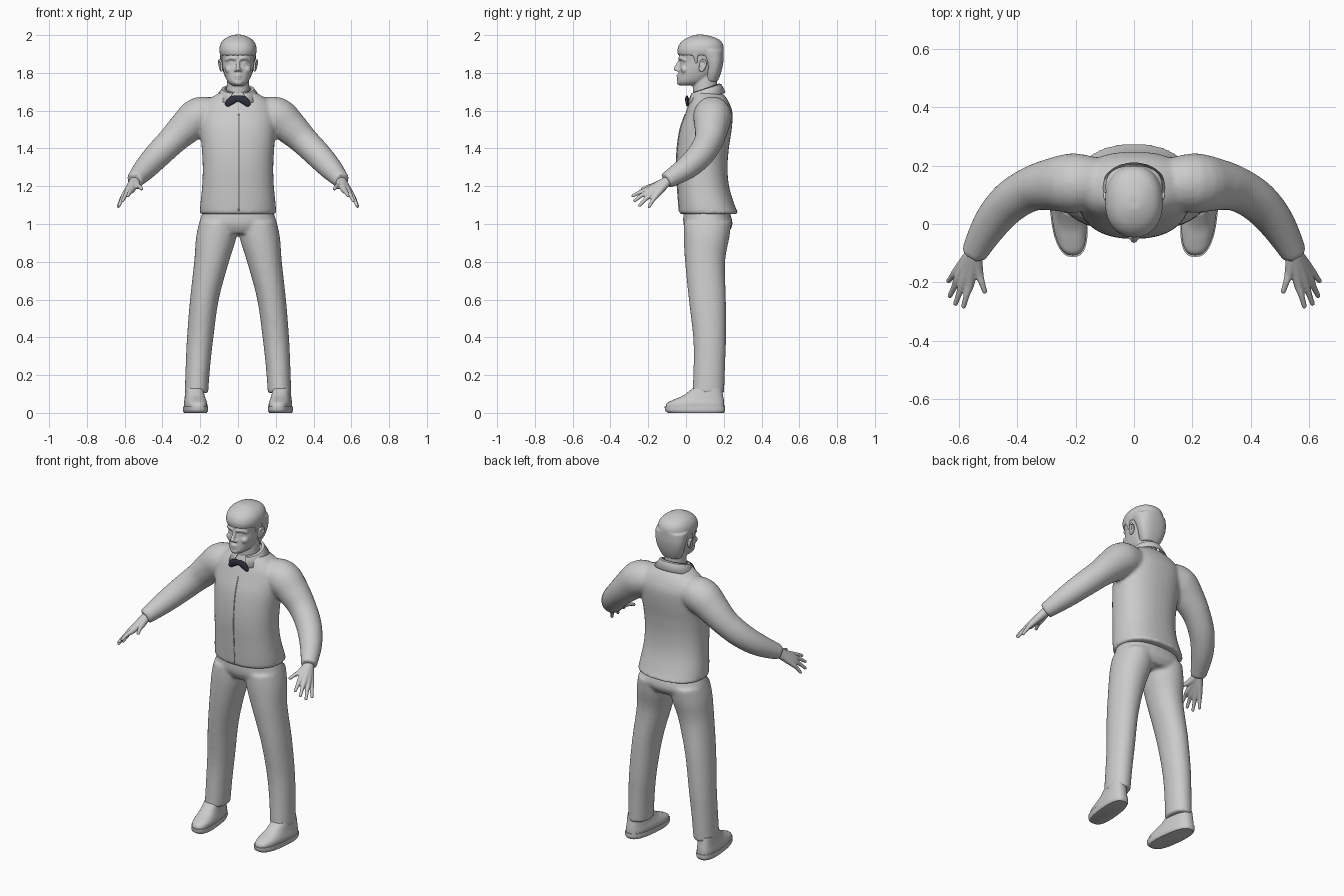
import bpy
import bmesh
import math
from mathutils import Matrix, Vector

if "Cube" in bpy.data.objects:
    bpy.data.objects.remove(bpy.data.objects["Cube"])


def material(name, rgb):
    m = bpy.data.materials.new(name)
    m.use_nodes = True
    m.diffuse_color = (*rgb, 1)
    m.node_tree.nodes["Principled BSDF"].inputs["Base Color"].default_value = (*rgb, 1)
    return m


GREY = material("plain grey", (0.6, 0.6, 0.6))
NAVY = material("dark navy", (0.03, 0.03, 0.05))


def spline(rows, steps=4):
    """Smoothly resample rows of numbers."""
    rows = [Vector(r) for r in rows]
    pts = [rows[0]] + rows + [rows[-1]]
    out = []
    for a, b, c, d in zip(pts, pts[1:], pts[2:], pts[3:]):
        for i in range(steps):
            t = i / steps
            out.append(b + (c - a) * (t / 2) + (a * 2 - b * 5 + c * 4 - d) * (t * t / 2)
                       + (b * 3 - a - c * 3 + d) * (t ** 3 / 2))
    return out + [rows[-1]]


def skin(bm, rings):
    """Bridge point rings into a closed body."""
    loops = [[bm.verts.new(p) for p in ring] for ring in rings]
    n = len(loops[0])
    for a, b in zip(loops, loops[1:]):
        for i in range(n):
            j = (i + 1) % n
            bm.faces.new((a[i], a[j], b[j], b[i]))
    bm.faces.new(loops[0][::-1])
    bm.faces.new(loops[-1])


def loft(bm, rows, side=1, power=2.3, n=36):
    """Stack level sections: centre x, height, half width, front y, back y."""
    rings = []
    for x, z, w, front, back in spline(rows):
        ring = []
        for i in range(n):
            a = math.tau * i / n
            c, s = math.cos(a), math.sin(a)
            u = math.copysign(abs(c) ** (2 / power), c)
            v = math.copysign(abs(s) ** (2 / power), s)
            ring.append((side * (x + w * u), (front + back) / 2 + (back - front) / 2 * v, z))
        rings.append(ring)
    skin(bm, rings)


def tube(bm, rows, side=1, rounded=True, flat_y=1, n=16):
    """Sweep a round section along a path of x, y, z, radius."""
    pts = spline(rows)
    if rounded:
        first, last = pts[0], pts[-1]
        for end, near, at in ((first, pts[1], 0), (last, pts[-2], len(pts) + 1)):
            tip = end.copy()
            d = (end.xyz - near.xyz).normalized()
            tip.xyz = end.xyz + d * end.w * 0.6
            tip.w = end.w * 0.5
            pts.insert(at, tip)
    span = pts[-1].xyz - pts[0].xyz
    ref = min((Vector(a) for a in ((1, 0, 0), (0, 1, 0), (0, 0, 1))), key=lambda a: abs(a.dot(span)))
    rings = []
    for i, p in enumerate(pts):
        t = pts[min(i + 1, len(pts) - 1)].xyz - pts[max(i - 1, 0)].xyz
        u = t.cross(ref).normalized()
        v = t.cross(u).normalized()
        ring = []
        for k in range(n):
            a = math.tau * k / n
            o = (u * math.cos(a) + v * math.sin(a)) * p.w
            ring.append((side * (p.x + o.x), p.y + o.y * flat_y, p.z + o.z))
        rings.append(ring)
    skin(bm, rings)


def ball(bm, loc, size):
    m = Matrix.Translation(loc) @ Matrix.Diagonal((*size, 1))
    bmesh.ops.create_uvsphere(bm, u_segments=20, v_segments=12, radius=1, matrix=m)


def finish(bm, name, mat=GREY, voxel=0, relax=4):
    """Turn a bmesh into an object; a voxel size fuses its bodies."""
    bmesh.ops.recalc_face_normals(bm, faces=bm.faces)
    mesh = bpy.data.meshes.new(name)
    bm.to_mesh(mesh)
    bm.free()
    mesh.materials.append(mat)
    ob = bpy.data.objects.new(name, mesh)
    bpy.context.collection.objects.link(ob)
    bpy.ops.object.select_all(action="DESELECT")
    ob.select_set(True)
    bpy.context.view_layer.objects.active = ob
    if voxel:
        fuse = ob.modifiers.new("Fuse", "REMESH")
        fuse.mode = "VOXEL"
        fuse.voxel_size = voxel
        fuse.use_smooth_shade = True
        soft = ob.modifiers.new("Soften", "SMOOTH")
        soft.factor = 0.5
        soft.iterations = relax
    else:
        bpy.ops.object.shade_smooth_by_angle(angle=math.radians(40))
    return ob


# Jacket: torso fused with both sleeves
bm = bmesh.new()
loft(bm, [(0, 1.052, .202, -.036, .28), (0, 1.1, .2, -.04, .258), (0, 1.2, .19, -.046, .228),
          (0, 1.3, .187, -.051, .22), (0, 1.4, .192, -.047, .227), (0, 1.5, .2, -.032, .242),
          (0, 1.58, .2, -.005, .247), (0, 1.63, .185, .013, .234), (0, 1.67, .14, .03, .212),
          (0, 1.705, .078, .042, .178)])
for s in (1, -1):
    tube(bm, [(.1, .14, 1.58, .08), (.2, .14, 1.572, .102), (.28, .135, 1.508, .09),
              (.35, .12, 1.44, .077), (.425, .075, 1.365, .071), (.49, 0, 1.295, .062),
              (.55, -.105, 1.228, .044)], s, rounded=False, n=24)
finish(bm, "jacket", voxel=0.01, relax=5)

# Front closing strip
bm = bmesh.new()
tube(bm, [(.004, -.035, 1.07, .004), (.004, -.045, 1.2, .004), (.004, -.05, 1.3, .004),
          (.004, -.046, 1.4, .004), (.004, -.031, 1.5, .004), (.004, -.004, 1.58, .004)], n=8)
finish(bm, "jacket_placket")

# Fold-over collar, open at the throat
bm = bmesh.new()
rows = []
steps = 32
for i in range(steps + 1):
    a = math.radians(22 + (360 - 44) * i / steps)
    rear = (1 - math.cos(a)) / 2
    rows.append([bm.verts.new((r * math.sin(a), .105 - d * math.cos(a), low + rise * rear))
                 for r, d, low, rise in ((.07, .07, 1.69, .05), (.084, .08, 1.687, .05),
                                         (.116, .102, 1.635, .06))])
for a, b in zip(rows, rows[1:]):
    for k in range(2):
        bm.faces.new((a[k], a[k + 1], b[k + 1], b[k]))
collar = finish(bm, "collar")
thick = collar.modifiers.new("Thickness", "SOLIDIFY")
thick.thickness = 0.008
thick.offset = 0

# Drooping bow tie
bm = bmesh.new()
tube(bm, [(-.058, .008, 1.632, .014), (-.032, .006, 1.655, .021), (0, .004, 1.664, .016),
          (.032, .006, 1.655, .021), (.055, .008, 1.632, .014)], flat_y=0.5)
finish(bm, "bow_tie", NAVY)

# Trousers: hips fused with both legs
bm = bmesh.new()
loft(bm, [(0, 1.08, .18, -.012, .225), (0, 1.0, .203, -.014, .247), (0, .95, .15, .01, .22)])
for s in (1, -1):
    loft(bm, [(.105, 1.01, .1, -.01, .24), (.115, .93, .107, -.012, .23), (.14, .8, .092, -.005, .207),
              (.178, .6, .076, .015, .211), (.2, .4, .07, .038, .212), (.212, .25, .065, .04, .207),
              (.22, .105, .062, .034, .202)], s, 2.1)
finish(bm, "trousers", voxel=0.01, relax=5)

# Shoes and soles, toes turned slightly inward
for label, s in (("left", 1), ("right", -1)):
    for part, rows in (
        ("sole", [(.225, 0, .056, -.095, .2), (.225, .012, .062, -.11, .207), (.225, .034, .062, -.113, .207)]),
        ("shoe", [(.225, .03, .058, -.108, .203), (.225, .052, .058, -.1, .202), (.225, .07, .054, -.065, .2),
                  (.225, .092, .05, -.015, .196), (.225, .13, .046, .035, .19)])):
        bm = bmesh.new()
        loft(bm, rows, s, 2.6)
        for v in bm.verts:
            v.co.x += s * 0.1 * (v.co.y - 0.05)
        finish(bm, f"{label}_{part}")

# Hands: each finger runs from the wrist through its knuckle to the tip
wrist = (.546, -.095, 1.23, .026)
fingers = [((.561, -.2, 1.182, .017), (.583, -.283, 1.148, .0085)),
           ((.582, -.195, 1.172, .018), (.611, -.274, 1.122, .0085)),
           ((.597, -.18, 1.16, .017), (.63, -.247, 1.097, .0085)),
           ((.604, -.158, 1.15, .015), (.635, -.196, 1.09, .008)),
           ((.532, -.165, 1.203, .017), (.51, -.232, 1.185, .009))]
for label, s in (("left", 1), ("right", -1)):
    bm = bmesh.new()
    for knuckle, tip in fingers:
        middle = (Vector(knuckle) + Vector(tip)) / 2
        middle.z += 0.004
        middle.w = 0.011
        tube(bm, [wrist, knuckle, middle, tip], s)
    finish(bm, f"{label}_hand", voxel=0.004, relax=2)

# Head: neck, skull and facial features fused together
bm = bmesh.new()
loft(bm, [(0, 1.66, .063, .04, .17), (0, 1.72, .06, .036, .165), (0, 1.8, .058, .04, .165)], power=2)
loft(bm, [(0, 1.733, .03, -.03, .05), (0, 1.75, .052, -.043, .1), (0, 1.78, .068, -.041, .14),
          (0, 1.82, .08, -.036, .168), (0, 1.86, .086, -.031, .185), (0, 1.9, .09, -.038, .19),
          (0, 1.94, .088, -.03, .187), (0, 1.975, .068, 0, .16)], power=2.2)
tube(bm, [(0, -.03, 1.868, .008), (0, -.044, 1.842, .01), (0, -.054, 1.818, .013)])
tube(bm, [(-.026, -.03, 1.78, .005), (0, -.042, 1.786, .009), (.026, -.03, 1.78, .005)])
tube(bm, [(-.022, -.031, 1.77, .005), (0, -.041, 1.771, .009), (.022, -.031, 1.77, .005)])
ball(bm, (0, -.033, 1.75), (.024, .016, .016))
for s in (1, -1):
    ball(bm, (s * .013, -.043, 1.814), (.009, .011, .008))
    ball(bm, (s * .033, -.013, 1.853), (.015, .013, .01))
    ball(bm, (s * .043, -.006, 1.818), (.027, .022, .022))
    tube(bm, [(.01, -.034, 1.874, .009), (.035, -.027, 1.879, .01), (.062, -.004, 1.868, .009)], s)
finish(bm, "head", voxel=0.005, relax=3)

# Ears: a rim around a shallow inner shell
for label, s in (("left", 1), ("right", -1)):
    bm = bmesh.new()
    ball(bm, (s * .087, .088, 1.84), (.01, .018, .03))
    tube(bm, [(.087, .075, 1.812, .007), (.09, .075, 1.85, .005), (.098, .088, 1.868, .006),
              (.101, .105, 1.855, .006), (.096, .1, 1.83, .006), (.088, .082, 1.81, .007)], s)
    finish(bm, f"{label}_ear", voxel=0.004, relax=2)

# Hair: a fringed cap, sideburns and the back of the head
bm = bmesh.new()
loft(bm, [(0, 1.892, .093, -.042, .194), (0, 1.92, .099, -.046, .2), (0, 1.95, .094, -.036, .196),
          (0, 1.975, .077, -.012, .178), (0, 1.992, .05, .02, .14), (0, 2.002, .022, .05, .1)], power=2.2)
loft(bm, [(0, 1.755, .055, .1, .167), (0, 1.79, .073, .1, .182), (0, 1.83, .086, .1, .193),
          (0, 1.87, .094, .085, .199), (0, 1.92, .098, .05, .2)], power=2.4)
for s in (1, -1):
    tube(bm, [(.083, .05, 1.9, .014), (.079, .055, 1.855, .009)], s)
finish(bm, "hair", voxel=0.006, relax=3)
